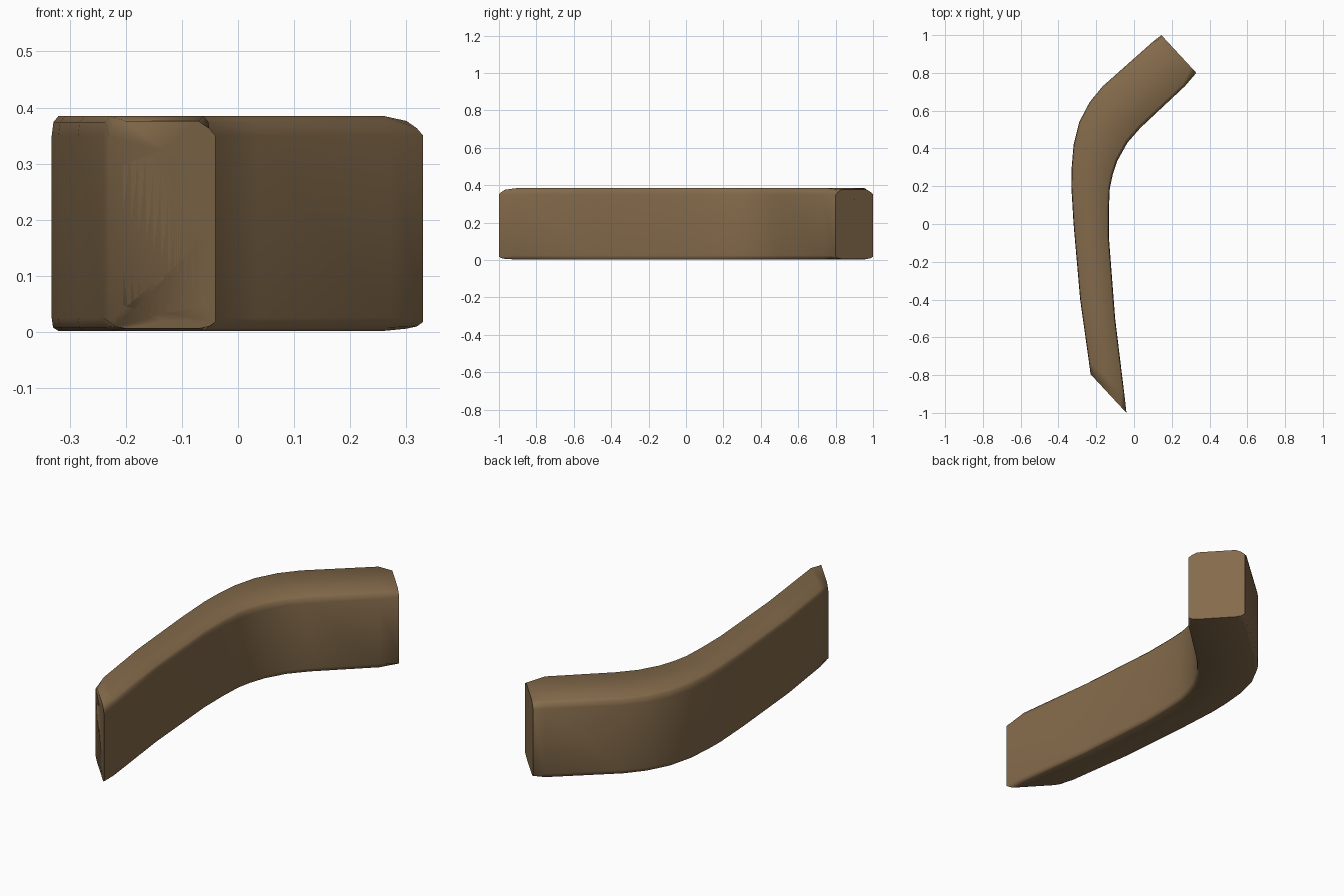
import bpy, bmesh, math
from mathutils import Vector

cube = bpy.data.objects.get("Cube")
if cube:
    bpy.data.objects.remove(cube)

# Matching points on the two long sides of the bend, front end to back end
OUTER = [(-.23, -.795), (-.24, -.72), (-.285, -.4), (-.32, 0), (-.332, .2), (-.33, .3), (-.32, .42),
         (-.29, .54), (-.235, .645), (-.165, .73), (.1, .965), (.145, 1)]
INNER = [(-.04, -1), (-.05, -.91), (-.1, -.5), (-.133, -.07), (-.133, .08), (-.128, .19), (-.113, .26),
         (-.088, .335), (-.035, .43), (.035, .51), (.27, .73), (.33, .8)]

# Cross-sections as (position across, height)
LEFT = [(.06, .002), (.012, .008), (0, .025), (0, .35), (.015, .374), (.06, .385)]
SHELL = LEFT + [(1 - u, z) for u, z in reversed(LEFT)]
RIM_LEFT = [(.16, .006), (.06, .01), (0, .018), (0, .35), (.06, .363), (.16, .376)]
RIM = RIM_LEFT + [(1 - u, z) for u, z in reversed(RIM_LEFT)]
BORE = [(.5, .02), (.13, .048), (.05, .173), (.13, .297),
        (.5, .325), (.86, .297), (.94, .173), (.86, .048)]


def ring(bm, station, section):
    a, b = Vector(OUTER[station]), Vector(INNER[station])
    return [bm.verts.new((*a.lerp(b, u), z)) for u, z in section]


def skin(bm, rings):
    for r, s in zip(rings, rings[1:]):
        for i in range(len(r)):
            j = (i + 1) % len(r)
            bm.faces.new((r[i], r[j], s[j], s[i]))


def loop_edges(r):
    return [bm.edges.get((r[i - 1], r[i])) for i in range(len(r))]


# Hollow bent bar: outer skin, bore and the two end rims
bm = bmesh.new()
last = len(OUTER) - 1
shell = [ring(bm, k, RIM if k in (0, last) else SHELL) for k in range(last + 1)]
bore = [ring(bm, k, BORE) for k in range(last + 1)]
skin(bm, shell)
skin(bm, bore)
for k in (0, last):
    bmesh.ops.bridge_loops(bm, edges=loop_edges(shell[k]) + loop_edges(bore[k]))
bmesh.ops.recalc_face_normals(bm, faces=bm.faces)
mesh = bpy.data.meshes.new("bent_tube")
bm.to_mesh(mesh)
bm.free()
tube = bpy.data.objects.new("bent_tube", mesh)
bpy.context.collection.objects.link(tube)

# Brown finish
brown = bpy.data.materials.new("warm_brown")
brown.use_nodes = True
colour = (.23, .145, .07, 1)
brown.diffuse_color = colour
brown.node_tree.nodes["Principled BSDF"].inputs["Base Color"].default_value = colour
mesh.materials.append(brown)

bpy.context.view_layer.objects.active = tube
tube.select_set(True)
bpy.ops.object.shade_smooth_by_angle(angle=math.radians(60))
